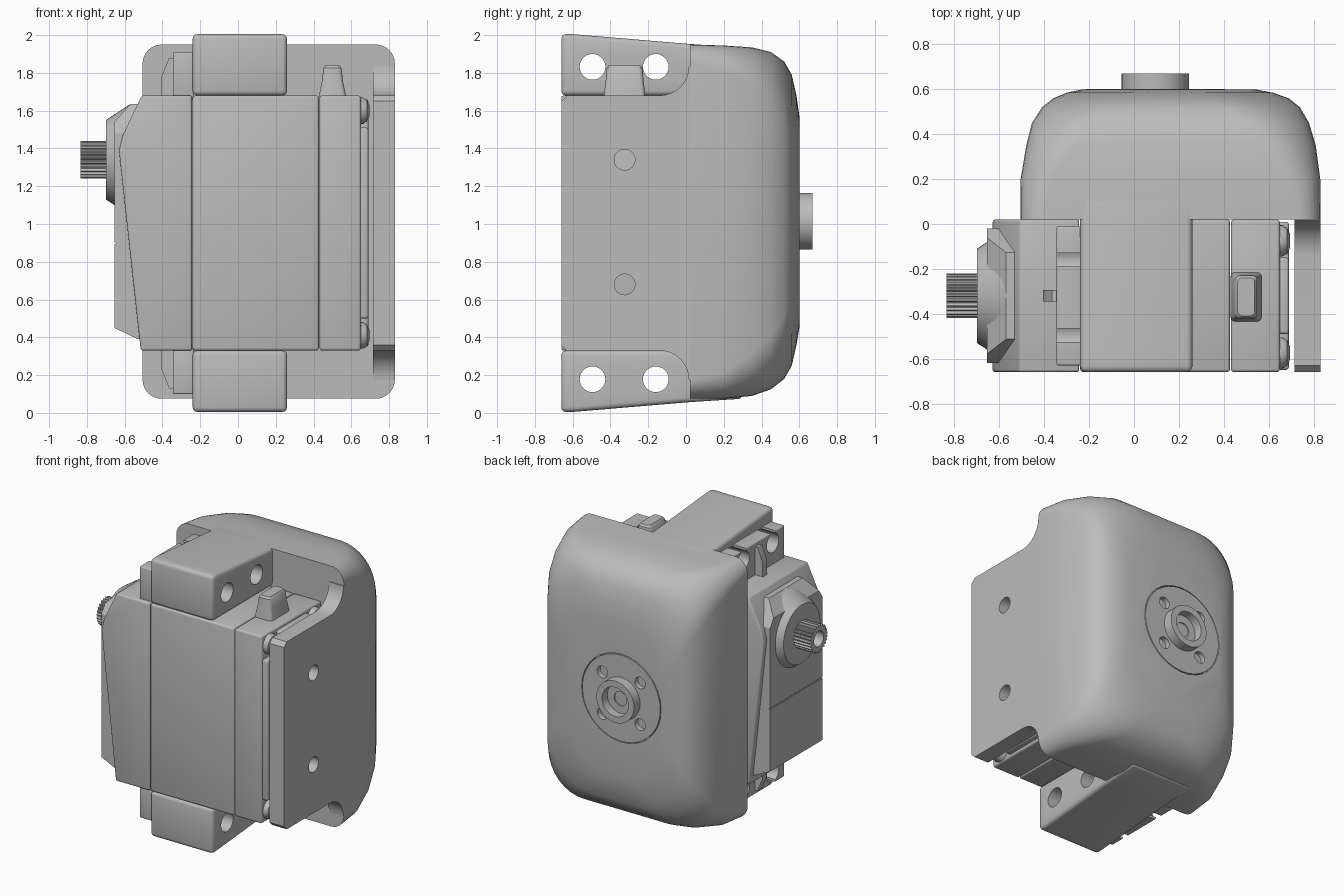
import bpy, bmesh, math
from mathutils import Vector

cube = bpy.data.objects.get("Cube")
if cube:
    bpy.data.objects.remove(cube, do_unlink=True)

grey = bpy.data.materials.new("plain grey")
grey.use_nodes = True
COLOR = (0.5, 0.5, 0.5, 1)
grey.diffuse_color = COLOR
grey.node_tree.nodes["Principled BSDF"].inputs["Base Color"].default_value = COLOR

MID = 1.005                  # mirror height
SY, SZ = -0.32, 1.34         # output shaft axis
HX, HZ = 0.095, 1.015        # rear hub axis


def place(axis, u, v, w):
    return {"x": Vector((w, u, v)), "y": Vector((u, w, v)), "z": Vector((u, v, w))}[axis]


def apply(obj, mod):
    bpy.context.view_layer.objects.active = obj
    bpy.ops.object.modifier_apply(modifier=mod.name)


def loft(name, axis, rings, bevel=0):
    """Skin a list of (points, position) outlines and cap both ends."""
    bm = bmesh.new()
    loops = [[bm.verts.new(place(axis, u, v, w)) for u, v in pts] for pts, w in rings]
    n = len(loops[0])
    for a, b in zip(loops, loops[1:]):
        for i in range(n):
            bm.faces.new((a[i], a[(i + 1) % n], b[(i + 1) % n], b[i]))
    bm.faces.new(loops[0])
    bm.faces.new(loops[-1])
    bmesh.ops.recalc_face_normals(bm, faces=bm.faces)
    me = bpy.data.meshes.new(name)
    bm.to_mesh(me)
    bm.free()
    me.materials.append(grey)
    obj = bpy.data.objects.new(name, me)
    bpy.context.collection.objects.link(obj)
    if bevel:
        mod = obj.modifiers.new("bevel", "BEVEL")
        mod.width, mod.segments, mod.angle_limit = bevel, 3, math.radians(35)
        apply(obj, mod)
    return obj


def prism(name, axis, pts, a, b, bevel=0):
    return loft(name, axis, [(pts, a), (pts, b)], bevel)


def rect(u0, u1, v0, v1):
    return [(u0, v0), (u1, v0), (u1, v1), (u0, v1)]


def circle(u, v, r, n=32):
    return [(u + r * math.cos(math.tau * i / n), v + r * math.sin(math.tau * i / n)) for i in range(n)]


def rounded(u0, u1, v0, v1, r, n=8):
    pts = []
    for k, (u, v) in enumerate([(u1 - r, v1 - r), (u0 + r, v1 - r), (u0 + r, v0 + r), (u1 - r, v0 + r)]):
        for i in range(n + 1):
            a = math.pi / 2 * (k + i / n)
            pts.append((u + r * math.cos(a), v + r * math.sin(a)))
    return pts


def flip(pts):
    return [(u, 2 * MID - v) for u, v in pts]


def boolean(obj, cutter, operation="DIFFERENCE"):
    mod = obj.modifiers.new("cut", "BOOLEAN")
    mod.operation, mod.solver, mod.object = operation, "EXACT", cutter
    apply(obj, mod)
    bpy.data.objects.remove(cutter, do_unlink=True)


def drill(obj, axis, u, v, r, a, b):
    boolean(obj, prism("cutter", axis, circle(u, v, r), a, b))


# Rounded rear shell
levels = [(0.02, -0.505, 0.83, 0.075, 1.95, 0.10), (0.2, -0.505, 0.83, 0.075, 1.945, 0.14),
          (0.35, -0.48, 0.81, 0.09, 1.935, 0.22), (0.45, -0.455, 0.78, 0.125, 1.91, 0.28),
          (0.52, -0.41, 0.74, 0.18, 1.86, 0.33), (0.56, -0.36, 0.69, 0.25, 1.79, 0.36),
          (0.585, -0.30, 0.62, 0.36, 1.68, 0.36), (0.6, -0.23, 0.54, 0.45, 1.57, 0.35)]
shell = loft("rear_shell", "y", [(rounded(*l[1:]), l[0]) for l in levels])
drill(shell, "y", HX, HZ, 0.317, 0.56, 0.7)

# Rear hub: disc with four screw holes and a stepped collar
disc = prism("hub_disc", "y", circle(HX, HZ, 0.31, 64), 0.55, 0.601)
for sx in (-1, 1):
    for sz in (-1, 1):
        drill(disc, "y", HX + sx * 0.15, HZ + sz * 0.15, 0.042, 0.565, 0.7)
collar = prism("hub_collar", "y", circle(HX, HZ, 0.15, 48), 0.56, 0.67)
drill(collar, "y", HX, HZ, 0.105, 0.61, 0.7)
drill(collar, "y", HX, HZ, 0.05, 0.57, 0.7)

# Side wall with curved shoulders running into the shell
arc = [(-0.14 + 0.155 * math.sin(a), 1.835 - 0.155 * math.cos(a))
       for a in [math.pi / 2 * i / 8 for i in range(9)]]
top = [(-0.66, 1.65), (-0.63, 1.68)] + arc + [(0.02, 1.835)]
wall = prism("side_wall", "x", top + flip(top)[::-1], 0.715, 0.83)
for z in (1.34, 0.68):
    drill(wall, "x", -0.325, z, 0.055, 0.6, 0.9)

# Bracket arms and servo flanges, top and bottom
arm_side = [(-0.66, 1.68), (0.3, 1.68), (0.3, 1.935), (0.02, 1.953), (-0.6, 2.005), (-0.66, 2.005)]
rib_side = [(-0.33, 1.67), (-0.405, 1.67), (-0.405, 1.78), (-0.365, 1.88), (-0.33, 1.88)]
for label, side in (("upper", lambda p: p), ("lower", flip)):
    arm = prism(label + "_bracket_arm", "x", side(arm_side), -0.24, 0.26, 0.025)
    flange = prism(label + "_servo_flange", "x", side(rect(-0.63, -0.01, 1.66, 1.91)), -0.345, -0.235, 0.008)
    for y in (-0.495, -0.16):
        _, z = side([(y, 1.832)])[0]
        drill(arm, "x", y, z, 0.068, -0.5, 0.5)
        drill(flange, "x", y, z, 0.068, -0.5, 0.0)
        boolean(flange, prism("cutter", "x", side(rect(y - 0.03, y + 0.03, 1.83, 2.1)), -0.5, 0.0))
    prism(label + "_flange_rib", "y", side(rib_side), -0.345, -0.295)

# Servo body: middle case, end cap and gear case
body = rect(-0.66, 0.02, 0.33, 1.68)
prism("servo_middle_case", "x", body, -0.24, 0.428, 0.014)
prism("servo_end_cap", "x", body, 0.432, 0.65, 0.014)
gear_side = [(-0.244, 0.33), (-0.515, 0.33), (-0.63, 1.39), (-0.61, 1.47), (-0.51, 1.68), (-0.244, 1.68)]
prism("servo_gear_case", "y", gear_side, -0.66, 0.02, 0.012)

# End plate with screws in its open corners
prism("end_plate_tall", "x", rect(-0.49, -0.15, 0.35, 1.66), 0.64, 0.69, 0.012)
prism("end_plate_wide", "x", rect(-0.65, 0.01, 0.5, 1.51), 0.64, 0.69, 0.012)
for row, z in (("upper", 1.6), ("lower", 0.41)):
    for col, y in (("front", -0.575), ("rear", -0.075)):
        screw = loft(f"{row}_{col}_screw", "x",
                     [(circle(y, z, r, 24), x) for x, r in
                      ((0.64, 0.07), (0.66, 0.07), (0.682, 0.058), (0.695, 0.03))])
        drill(screw, "x", y, z, 0.022, 0.67, 0.75)

# Gear cover with clipped upper corners and a seam
cover_side = [(-0.45, 0.39), (-0.53, 0.39), (-0.655, 0.45), (-0.655, 1.54), (-0.57, 1.635), (-0.45, 1.635)]
cover = prism("gear_cover", "y", cover_side, -0.62, -0.02)
outline = [(-0.62, 0.3), (-0.02, 0.3), (-0.02, 1.48), (-0.13, 1.64), (-0.51, 1.64), (-0.62, 1.48)]
boolean(cover, prism("cutter", "x", outline, -0.8, -0.3), "INTERSECT")
boolean(cover, prism("cutter", "x", rect(-0.7, 0.1, 0.895, 0.903), -0.7, -0.647))

# Conical boss and splined output shaft
loft("shaft_boss", "x", [(circle(SY, SZ, 0.295, 48), -0.57), (circle(SY, SZ, 0.21, 48), -0.70)])
teeth = 25
spline = []
for i in range(teeth * 4):
    r = 0.1 if i % 4 < 2 else 0.088
    a = math.tau * i / (teeth * 4)
    spline.append((SY + r * math.cos(a), SZ + r * math.sin(a)))
shaft = prism("splined_shaft", "x", spline, -0.835, -0.69)
drill(shaft, "x", SY, SZ, 0.055, -0.9, -0.76)

# Cable grommet on top of the end cap
loft("cable_grommet", "z", [(rounded(0.43, 0.57, -0.435, -0.215, 0.02, 3), 1.67),
                            (rounded(0.432, 0.568, -0.433, -0.217, 0.02, 3), 1.695),
                            (rounded(0.445, 0.555, -0.425, -0.225, 0.02, 3), 1.76),
                            (rounded(0.452, 0.548, -0.42, -0.23, 0.02, 3), 1.825),
                            (rounded(0.462, 0.538, -0.41, -0.24, 0.02, 3), 1.838)])

# Smooth rounded surfaces, keep hard edges
for obj in bpy.context.collection.objects:
    if obj.type == "MESH" and grey.name in obj.data.materials:
        bpy.ops.object.select_all(action="DESELECT")
        obj.select_set(True)
        bpy.context.view_layer.objects.active = obj
        bpy.ops.object.shade_smooth_by_angle(angle=math.radians(32))
